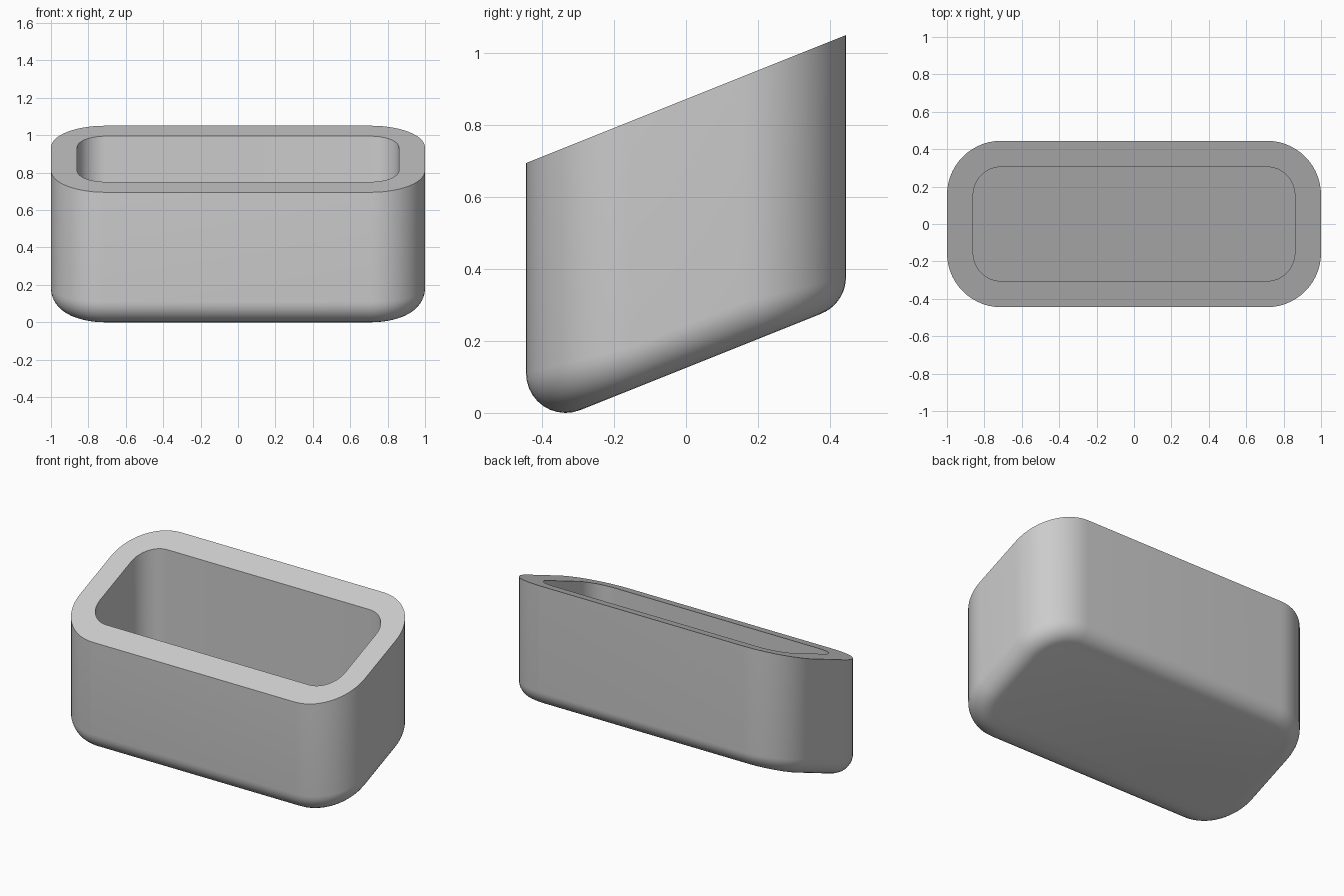
import bpy
import bmesh
from math import sin, cos, pi, atan, radians
from mathutils import Vector

if "Cube" in bpy.data.objects:
    bpy.data.objects.remove(bpy.data.objects["Cube"], do_unlink=True)

HALF_X, HALF_Y, CORNER = 1.0, 0.445, 0.29   # outer footprint
WALL, FILLET = 0.14, 0.11
SLOPE = 0.4                                 # rim, floor and base rise to the back
RIM, SPINE = 0.873, 0.244                   # heights at y = 0
TILT = atan(SLOPE)
FLOOR = SPINE + (WALL - FILLET) / cos(TILT)
ARC_STEPS, FILLET_STEPS = 14, 10


def outline(inset, height):
    """Rounded rectangle on the sloping plane, as (point, outward normal)."""
    radius = CORNER - inset
    points = []
    for i, (sx, sy) in enumerate([(1, 1), (-1, 1), (-1, -1), (1, -1)]):
        for k in range(ARC_STEPS + 1):
            a = (i + k / ARC_STEPS) * pi / 2
            n = Vector((cos(a), sin(a), 0))
            p = Vector((sx * (HALF_X - CORNER), sy * (HALF_Y - CORNER), 0)) + n * radius
            p.z = height + SLOPE * p.y
            points.append((p, n))
    return points


bm = bmesh.new()


def add_loop(points):
    return [bm.verts.new(p) for p in points]


# Inside of the tub, from floor to rim, then the outside wall
loops = [add_loop(p for p, n in outline(WALL, h)) for h in (FLOOR, RIM)]
loops.append(add_loop(p for p, n in outline(0, RIM)))

# Rounded bottom edge: a ball rolled along the wall and the sloping base
down = Vector((0, sin(TILT), -cos(TILT)))
spine = outline(FILLET, SPINE)
for k in range(FILLET_STEPS + 1):
    t = k / FILLET_STEPS
    loops.append(add_loop(p + FILLET * n.slerp(down, t) for p, n in spine))

for a, b in zip(loops, loops[1:]):
    for i in range(len(a)):
        j = (i + 1) % len(a)
        bm.faces.new((a[i], a[j], b[j], b[i]))

# Tub floor and underside
bm.faces.new(loops[0])
bm.faces.new(loops[-1])
bmesh.ops.recalc_face_normals(bm, faces=bm.faces)

mesh = bpy.data.meshes.new("slanted_tub")
bm.to_mesh(mesh)
bm.free()
tub = bpy.data.objects.new("slanted_tub", mesh)
bpy.context.collection.objects.link(tub)

# Plain grey
grey = bpy.data.materials.new("light_grey")
grey.use_nodes = True
colour = (0.6, 0.6, 0.6, 1)
grey.diffuse_color = colour
grey.node_tree.nodes["Principled BSDF"].inputs["Base Color"].default_value = colour
mesh.materials.append(grey)

bpy.ops.object.select_all(action="DESELECT")
tub.select_set(True)
bpy.context.view_layer.objects.active = tub
bpy.ops.object.shade_smooth_by_angle(angle=radians(30))
